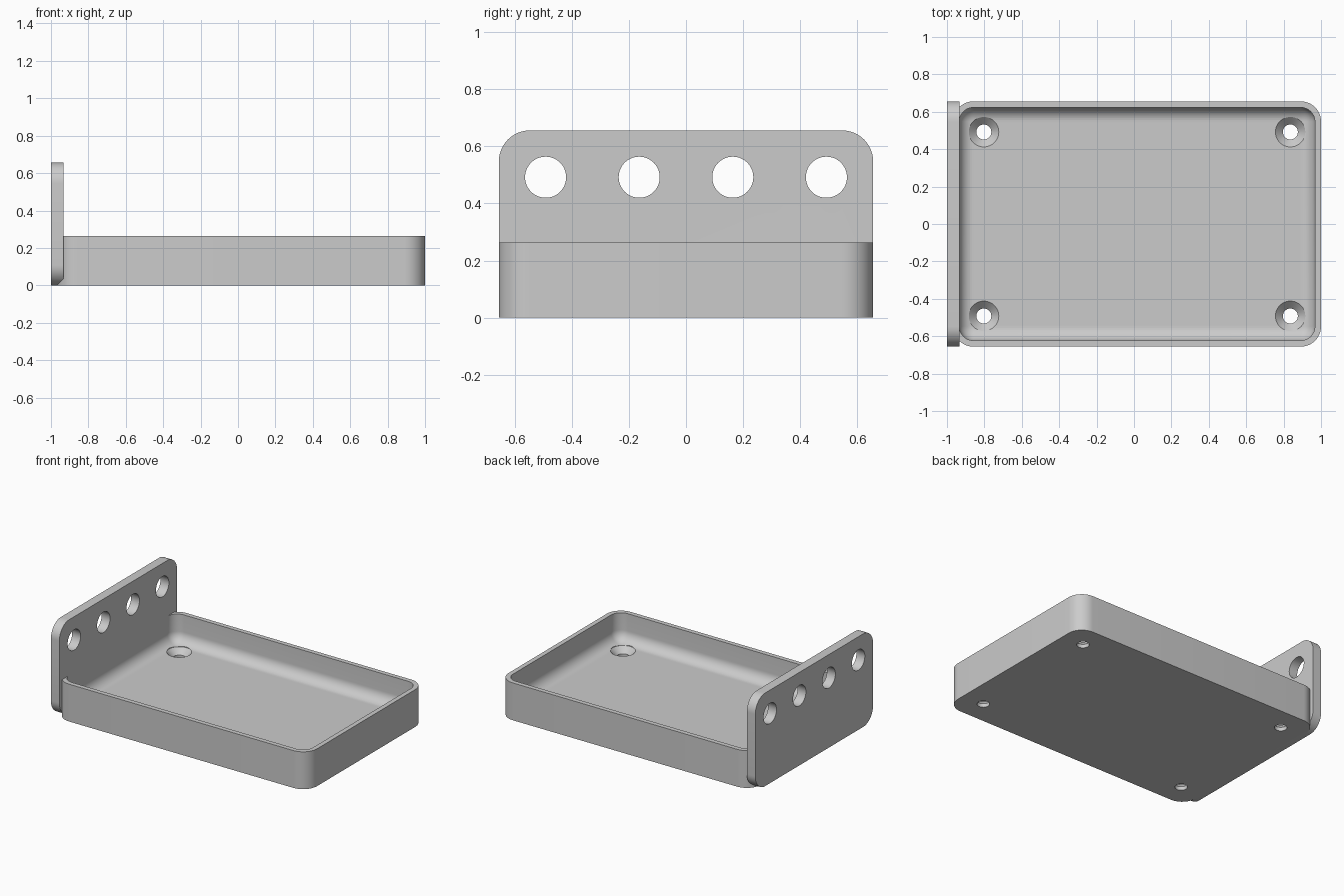
import bpy, bmesh
from math import pi
from mathutils import Matrix, Vector

if "Cube" in bpy.data.objects:
    bpy.data.objects.remove(bpy.data.objects["Cube"])

HALF = 0.656                  # half depth of tray and plate
WALL, RADIUS = 0.033, 0.109   # wall thickness and outer corner radius
TRAY_MIN, HEIGHT = -0.967, 0.263
FLOOR = 0.066
PLATE_IN = TRAY_MIN + WALL    # inner face of the upright plate
HOLE_Y = 0.492

grey = bpy.data.materials.new("light_grey")
grey.use_nodes = True
colour = (0.6, 0.6, 0.6, 1)
grey.diffuse_color = colour
grey.node_tree.nodes["Principled BSDF"].inputs["Base Color"].default_value = colour


def make_object(name, bm):
    mesh = bpy.data.meshes.new(name)
    bmesh.ops.recalc_face_normals(bm, faces=bm.faces[:])
    bm.to_mesh(mesh)
    bm.free()
    obj = bpy.data.objects.new(name, mesh)
    bpy.context.collection.objects.link(obj)
    mesh.materials.append(grey)
    return obj


def rounded_box(name, low, high, radius, keep):
    """Box whose edges are rounded wherever keep(edge) is true."""
    bm = bmesh.new()
    size = [b - a for a, b in zip(low, high)]
    centre = [(a + b) / 2 for a, b in zip(low, high)]
    bmesh.ops.create_cube(bm, size=1, matrix=Matrix.Translation(centre) @ Matrix.Diagonal((*size, 1)))
    bmesh.ops.bevel(bm, geom=[e for e in bm.edges if keep(e)], offset=radius,
                    offset_type='OFFSET', segments=12, profile=0.5, affect='EDGES')
    return make_object(name, bm)


def along(axis):
    return lambda e: abs((e.verts[0].co - e.verts[1].co).normalized()[axis]) > 0.9


def turned(name, profile, matrix):
    """Solid of revolution from (radius, height) points."""
    bm = bmesh.new()
    verts = [bm.verts.new((r, 0, z)) for r, z in profile]
    edges = [bm.edges.new(pair) for pair in zip(verts, verts[1:])]
    bmesh.ops.spin(bm, geom=verts + edges, cent=(0, 0, 0), axis=(0, 0, 1),
                   angle=2 * pi, steps=48, use_merge=True)
    bmesh.ops.remove_doubles(bm, verts=bm.verts[:], dist=0.0001)
    bm.transform(matrix)
    return make_object(name, bm)


def combine(target, other, operation):
    other.hide_render = True
    bpy.context.view_layer.objects.active = target
    mod = target.modifiers.new("combine", 'BOOLEAN')
    mod.operation, mod.solver, mod.object = operation, 'EXACT', other
    bpy.ops.object.modifier_apply(modifier=mod.name)
    bpy.data.objects.remove(other)


# Tray block fused with the upright end plate
tray = rounded_box("tray_with_end_plate", (TRAY_MIN, -HALF, 0), (1, HALF, HEIGHT), RADIUS, along(2))
plate = rounded_box("end_plate", (-1, -HALF, 0), (PLATE_IN, HALF, HALF), RADIUS, along(0))
combine(tray, plate, 'UNION')

# Hollow whose floor edges are filleted, flush with the plate
hollow = rounded_box("hollow_cutter", (PLATE_IN, -HALF + WALL, FLOOR),
                     (1 - WALL, HALF - WALL, 0.6), RADIUS - WALL,
                     lambda e: min(v.co.z for v in e.verts) < 0.3)
combine(tray, hollow, 'DIFFERENCE')

# Countersunk screw holes in the tray floor
screw = [(0, -0.1), (0.04, -0.1), (0.04, FLOOR - 0.04), (0.08, FLOOR),
         (0.08, FLOOR + 0.08), (0, FLOOR + 0.08)]
for x in (-0.803, 0.836):
    for y in (-HOLE_Y, HOLE_Y):
        combine(tray, turned("screw_cutter", screw, Matrix.Translation((x, y, 0))), 'DIFFERENCE')

# Row of four round holes through the plate
round_hole = [(0, -0.1), (0.072, -0.1), (0.072, 0.1), (0, 0.1)]
for i in range(4):
    place = Matrix.Translation(Vector((-0.97, HOLE_Y * (i * 2 / 3 - 1), HOLE_Y)))
    combine(tray, turned("rack_cutter", round_hole, place @ Matrix.Rotation(pi / 2, 4, 'Y')), 'DIFFERENCE')

# Smooth the rounded corners, keep edges sharp
tray.select_set(True)
bpy.context.view_layer.objects.active = tray
bpy.ops.object.shade_smooth_by_angle(angle=0.52)
